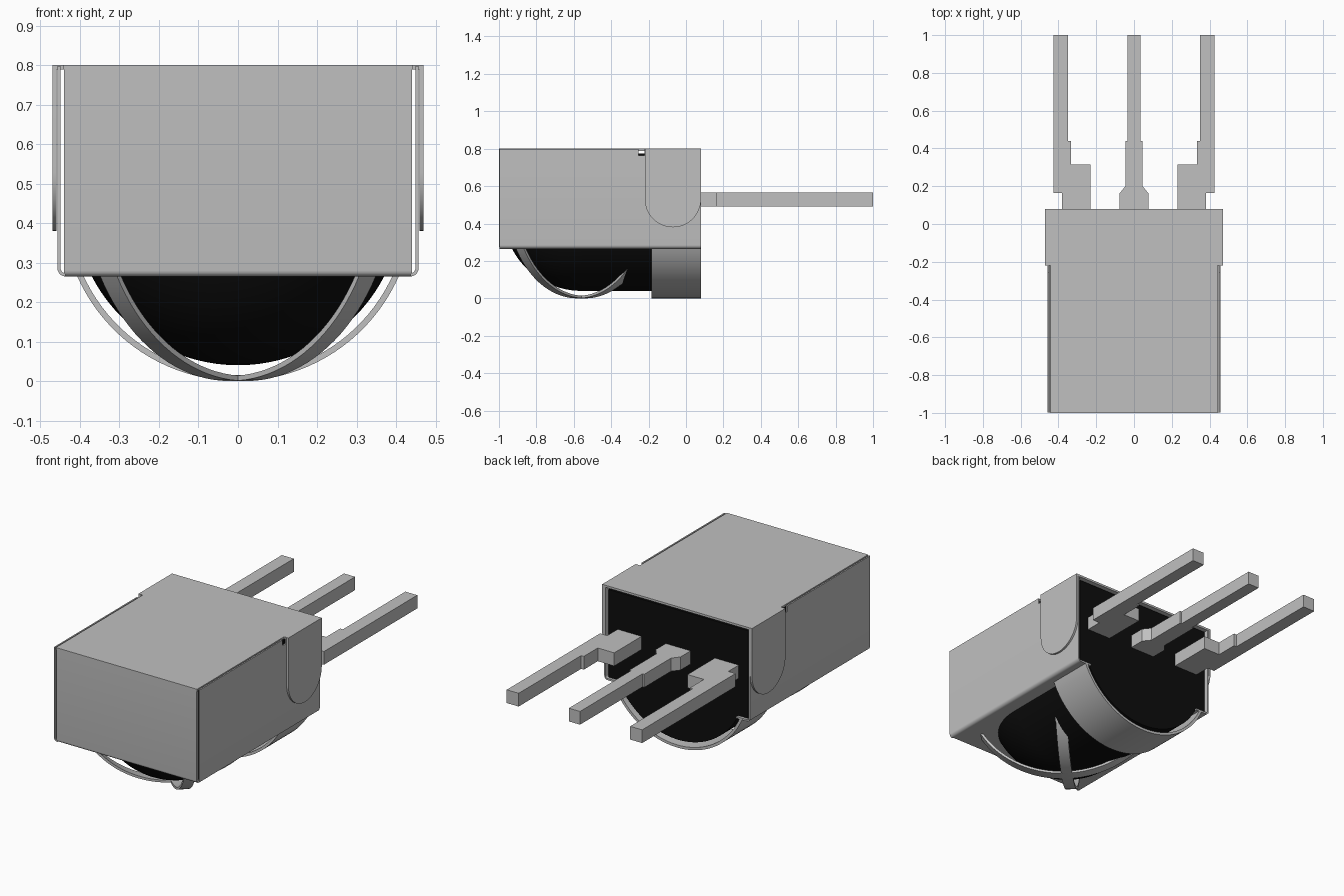
import bpy, bmesh, math
from mathutils import Matrix

cube = bpy.data.objects.get("Cube")
if cube:
    bpy.data.objects.remove(cube, do_unlink=True)


def material(name, value):
    m = bpy.data.materials.new(name)
    m.use_nodes = True
    color = (value, value, value, 1)
    m.diffuse_color = color
    m.node_tree.nodes["Principled BSDF"].inputs["Base Color"].default_value = color
    return m


METAL = material("tin grey", 0.53)
BLACK = material("black plastic", 0.004)


def finish(name, bm, mat):
    bmesh.ops.recalc_face_normals(bm, faces=bm.faces)
    me = bpy.data.meshes.new(name)
    bm.to_mesh(me)
    bm.free()
    me.materials.append(mat)
    ob = bpy.data.objects.new(name, me)
    bpy.context.collection.objects.link(ob)
    bpy.ops.object.select_all(action='DESELECT')
    ob.select_set(True)
    bpy.context.view_layer.objects.active = ob
    bpy.ops.object.shade_smooth_by_angle(angle=math.radians(30))
    return ob


def prism(name, pts, a, b, axis, mat, matrix=None):
    """Extrude a 2D outline from a to b along an axis."""
    place = {'x': lambda u, v: (a, u, v),
             'y': lambda u, v: (u, a, v),
             'z': lambda u, v: (u, v, a)}[axis]
    step = [(b - a) if axis == c else 0 for c in 'xyz']
    bm = bmesh.new()
    face = bm.faces.new([bm.verts.new(place(u, v)) for u, v in pts])
    ext = bmesh.ops.extrude_face_region(bm, geom=[face], use_keep_orig=True)
    moved = [g for g in ext['geom'] if isinstance(g, bmesh.types.BMVert)]
    bmesh.ops.translate(bm, verts=moved, vec=step)
    if matrix:
        bm.transform(matrix)
    return finish(name, bm, mat)


def rect(u0, u1, v0, v1):
    return [(u0, v0), (u1, v0), (u1, v1), (u0, v1)]


def arc(cu, cv, r, start, end, n=8):
    """Points on a circle, angles in degrees."""
    angles = [math.radians(start + (end - start) * i / n) for i in range(n + 1)]
    return [(cu + r * math.cos(t), cv + r * math.sin(t)) for t in angles]


def flip(pts, s):
    return [(u * s, v) for u, v in pts]


BACK, DOME_Y, FLOOR, TOP = 0.08, -0.56, 0.265, 0.80
R, CZ = 0.417, 0.457                      # lens radius and centre height

# Plastic body: front block, rear block with round belly, quarter-sphere lens
prism("body_front", rect(-0.437, 0.437, 0.278, 0.775), -0.98, DOME_Y, 'y', BLACK)
lim = math.degrees(math.asin((CZ - 0.278) / R))
belly = arc(0, CZ, R, 180 + lim, 360 - lim, 48)
prism("body_rear", [(-0.437, 0.775), (-0.437, 0.278)] + belly
      + [(0.437, 0.278), (0.437, 0.775)], DOME_Y, 0.07, 'y', BLACK)

bm = bmesh.new()
bmesh.ops.create_uvsphere(bm, u_segments=64, v_segments=48, radius=R,
                          matrix=Matrix.Translation((0, DOME_Y, CZ)))
for co, no in (((0, 0, 0.29), (0, 0, 1)), ((0, DOME_Y, 0), (0, 1, 0))):
    bmesh.ops.bisect_plane(bm, geom=bm.verts[:] + bm.edges[:] + bm.faces[:],
                           dist=1e-5, plane_co=co, plane_no=no, clear_outer=True)
finish("lens_dome", bm, BLACK)

# Shield floor with an opening around the lens
prism("shield_floor", [(-0.37, BACK), (-0.437, BACK), (-0.437, -0.986), (0.437, -0.986),
                       (0.437, BACK), (0.37, BACK)]
      + arc(0, DOME_Y, 0.37, 0, -180, 32), FLOOR, FLOOR + 0.01, 'z', METAL)

# Shield front, curled under at the bottom
prism("shield_front", [(-0.988, 0.788), (-1.0, 0.788)]
      + arc(-0.985, FLOOR + 0.015, 0.015, 180, 270, 5)
      + [(-0.985, FLOOR + 0.01), (-0.988, FLOOR + 0.015)], -0.44, 0.44, 'x', METAL)

# Shield top, wider at the back where the tabs fold down
prism("shield_top", [(-0.443, -1), (0.443, -1), (0.443, -0.22), (0.47, -0.22), (0.47, BACK),
                     (-0.47, BACK), (-0.47, -0.22), (-0.443, -0.22)],
      0.788, TOP, 'z', METAL)

tab = [(BACK, 0.79), (-0.22, 0.79)] + arc(-0.07, 0.53, 0.15, 180, 360, 24)
wall = ([(0.449, 0.765), (0.457, 0.765)] + arc(0.437, FLOOR + 0.02, 0.02, 0, -90, 6)
        + arc(0.437, FLOOR + 0.02, 0.012, -90, 0, 6))
outer_pin = [(0.425, 1), (0.35, 1), (0.35, 0.44), (0.333, 0.44), (0.333, 0.315),
             (0.23, 0.315), (0.23, 0.03), (0.38, 0.03), (0.38, 0.163), (0.425, 0.163)]

# Mirrored parts: walls with a notch near the tab, tabs, outer pins
for s, side in ((1, "left"), (-1, "right")):
    prism(f"shield_wall_{side}", flip(wall, s), -0.997, BACK, 'y', METAL)
    for part, y0, y1 in (("front", -0.997, -0.255), ("back", -0.222, BACK)):
        prism(f"wall_rim_{part}_{side}", flip(rect(0.449, 0.457, 0.765, 0.798), s),
              y0, y1, 'y', METAL)
    prism(f"shield_tab_{side}", tab, s * 0.459, s * 0.47, 'x', METAL)
    prism(f"pin_{side}", flip(outer_pin, s), 0.49, 0.565, 'z', METAL)

# Middle pin with a flared root
half = [(0.035, 1), (0.035, 0.44), (0.046, 0.44), (0.046, 0.2), (0.078, 0.16), (0.078, 0.03)]
prism("pin_middle", half + flip(half[::-1], -1), 0.49, 0.565, 'z', METAL)


# Curved straps under the lens
def strap(name, radius, thick, y0, y1, matrix=None):
    a = math.degrees(math.acos((radius - FLOOR - 0.004) / radius))
    outline = (arc(0, radius, radius, 270 - a, 270 + a, 40)
               + arc(0, radius, radius - thick, 270 + a, 270 - a, 40))
    prism(name, outline, y0, y1, 'y', METAL, matrix)


strap("rear_band", 0.445, 0.015, -0.185, BACK)
for name, deg in (("cross_strap_a", 45), ("cross_strap_b", -45)):
    strap(name, 0.537, 0.013, -0.03, 0.03,
          Matrix.Translation((0, DOME_Y, 0)) @ Matrix.Rotation(math.radians(deg), 4, 'Z'))
